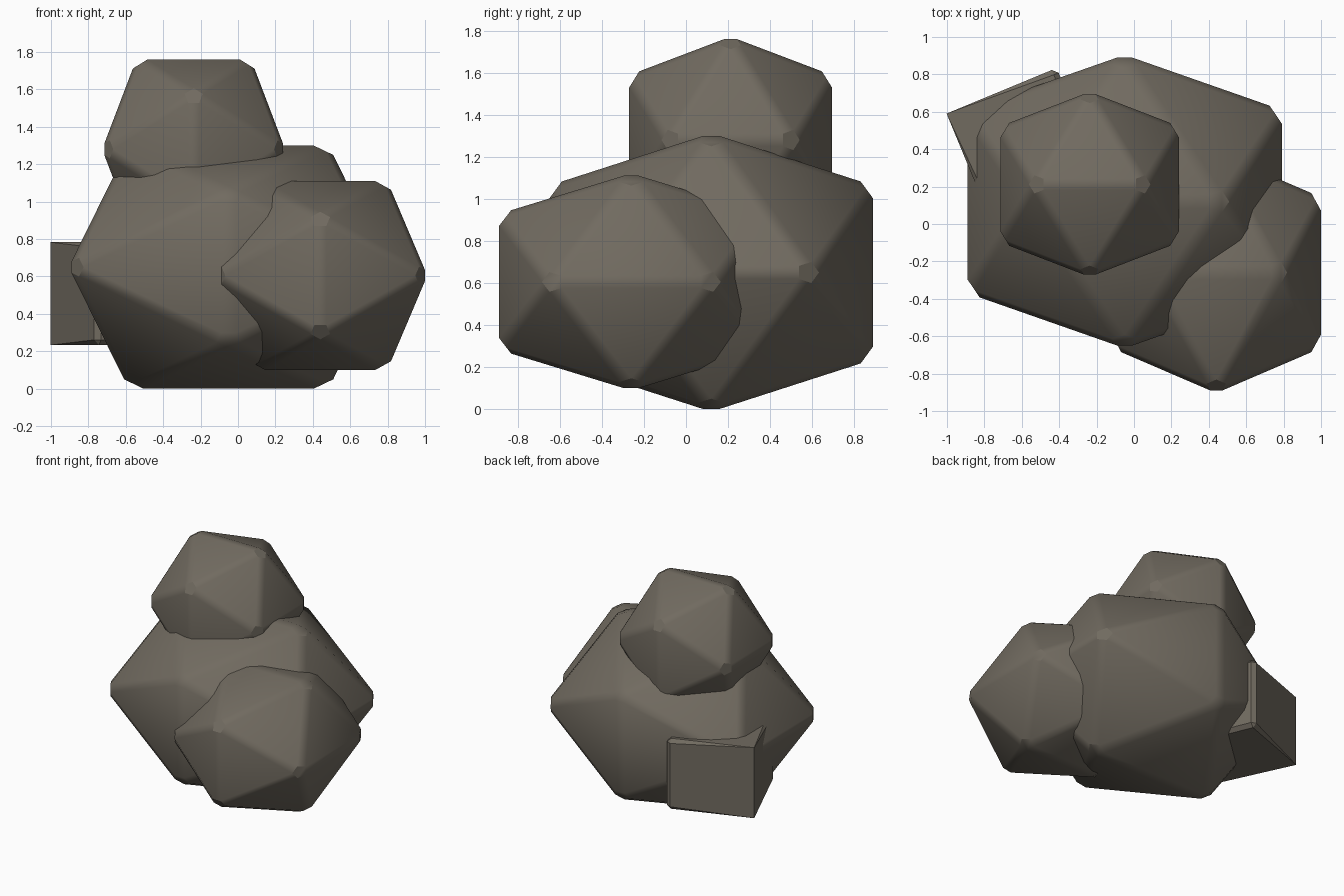
import bpy, bmesh, math
from mathutils import Matrix, Vector

cube = bpy.data.objects.get("Cube")
if cube:
    bpy.data.objects.remove(cube, do_unlink=True)

# One stone colour for everything
stone = bpy.data.materials.new("grey_brown_stone")
stone.use_nodes = True
COLOUR = (0.165, 0.146, 0.117, 1.0)
stone.diffuse_color = COLOUR
bsdf = stone.node_tree.nodes["Principled BSDF"]
bsdf.inputs["Base Color"].default_value = COLOUR
bsdf.inputs["Roughness"].default_value = 0.9


def bevel_edges(bm, width):
    bmesh.ops.bevel(bm, geom=bm.edges[:], offset=width, offset_type='OFFSET',
                    segments=1, profile=0.5, affect='EDGES')


def finish(bm, name, matrix):
    bm.transform(matrix)
    bmesh.ops.recalc_face_normals(bm, faces=bm.faces[:])
    mesh = bpy.data.meshes.new(name)
    bm.to_mesh(mesh)
    bm.free()
    mesh.materials.append(stone)
    obj = bpy.data.objects.new(name, mesh)
    bpy.context.collection.objects.link(obj)
    bpy.ops.object.select_all(action='DESELECT')
    obj.select_set(True)
    bpy.context.view_layer.objects.active = obj
    bpy.ops.object.shade_smooth_by_angle(angle=math.radians(30))
    return obj


def boulder(name, centre, half, bevel):
    """Twenty-sided stone with softened edges, fitted to its half extents."""
    bm = bmesh.new()
    short = 2 / (1 + math.sqrt(5))
    for a in (-1, 1):
        for b in (-short, short):
            for p in ((a, b, 0), (0, a, b), (b, 0, a)):
                bm.verts.new(p)
    bmesh.ops.convex_hull(bm, input=bm.verts[:])
    bevel_edges(bm, bevel)
    reach = max(v.co.x for v in bm.verts)
    scale = Matrix.Diagonal(Vector(half) / reach).to_4x4()
    return finish(bm, name, Matrix.Translation(centre) @ scale)


# Three piled boulders
boulder("main_boulder", (-0.05, 0.12, 0.65), (0.84, 0.77, 0.65), 0.05)
boulder("front_boulder", (0.44, -0.26, 0.605), (0.56, 0.63, 0.505), 0.06)
boulder("top_boulder", (-0.237, 0.212, 1.28), (0.478, 0.483, 0.48), 0.065)

# Square block wedged in behind, softened except for its outer corner
bm = bmesh.new()
bmesh.ops.create_cube(bm, size=1)
bm.transform(Matrix.Diagonal((0.637, 0.637, 0.55, 1)))
corners = [v.co.copy() for v in bm.verts if v.co.x < 0 and v.co.y > 0]
bevel_edges(bm, 0.028)
for c in corners:
    bm.verts.new(c)
hull = bmesh.ops.convex_hull(bm, input=bm.verts[:])
inside = {g for g in hull["geom_interior"] if isinstance(g, bmesh.types.BMVert)}
bmesh.ops.delete(bm, geom=list(inside), context='VERTS')
finish(bm, "back_block", Matrix.Translation((-0.586, 0.418, 0.508))
       @ Matrix.Rotation(math.radians(22.5), 4, 'Z'))
